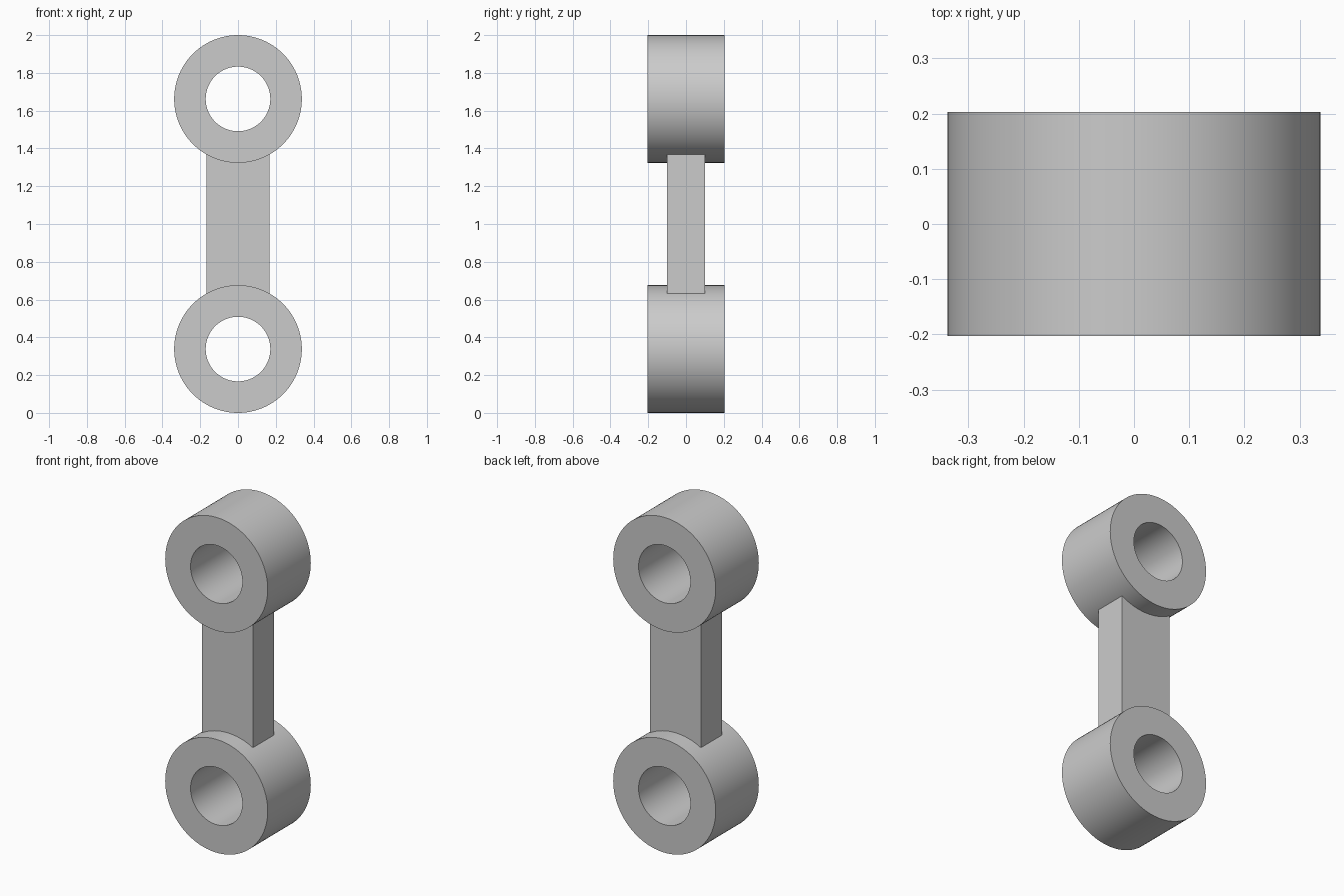
import bpy
import bmesh
from math import pi, radians
from mathutils import Vector

default_cube = bpy.data.objects.get("Cube")
if default_cube:
    bpy.data.objects.remove(default_cube, do_unlink=True)

OUTER, INNER, HALF_DEPTH = 0.338, 0.171, 0.203
BAR_HALF_WIDTH, BAR_HALF_DEPTH = 0.168, 0.1
LOW, HIGH = OUTER, 2 - OUTER
EMBED = 0.265  # bar ends stay inside the ring walls

grey = bpy.data.materials.new("light_grey")
grey.use_nodes = True
colour = (0.6, 0.6, 0.6, 1)
grey.diffuse_color = colour
grey.node_tree.nodes["Principled BSDF"].inputs["Base Color"].default_value = colour


def finish(name, bm, location):
    bmesh.ops.recalc_face_normals(bm, faces=bm.faces)
    mesh = bpy.data.meshes.new(name)
    bm.to_mesh(mesh)
    bm.free()
    mesh.materials.append(grey)
    obj = bpy.data.objects.new(name, mesh)
    obj.location = location
    bpy.context.collection.objects.link(obj)
    return obj


def make_ring(name, z):
    # Rectangular wall section spun around the y axis
    bm = bmesh.new()
    corners = [(INNER, -HALF_DEPTH), (OUTER, -HALF_DEPTH),
               (OUTER, HALF_DEPTH), (INNER, HALF_DEPTH)]
    verts = [bm.verts.new((x, y, 0)) for x, y in corners]
    edges = [bm.edges.new((verts[i], verts[(i + 1) % 4])) for i in range(4)]
    bmesh.ops.spin(bm, geom=verts + edges, cent=(0, 0, 0), axis=(0, 1, 0),
                   angle=2 * pi, steps=96, use_merge=True)
    bmesh.ops.remove_doubles(bm, verts=bm.verts, dist=0.0001)
    ring = finish(name, bm, (0, 0, z))
    bpy.ops.object.select_all(action="DESELECT")
    ring.select_set(True)
    bpy.context.view_layer.objects.active = ring
    bpy.ops.object.shade_smooth_by_angle(angle=radians(30))


# End rings
make_ring("lower_ring", LOW)
make_ring("upper_ring", HIGH)

# Flat connecting bar
bm = bmesh.new()
bmesh.ops.create_cube(bm, size=1)
bmesh.ops.scale(bm, verts=bm.verts, vec=Vector(
    (2 * BAR_HALF_WIDTH, 2 * BAR_HALF_DEPTH, HIGH - LOW - 2 * EMBED)))
finish("connecting_bar", bm, (0, 0, 1))
